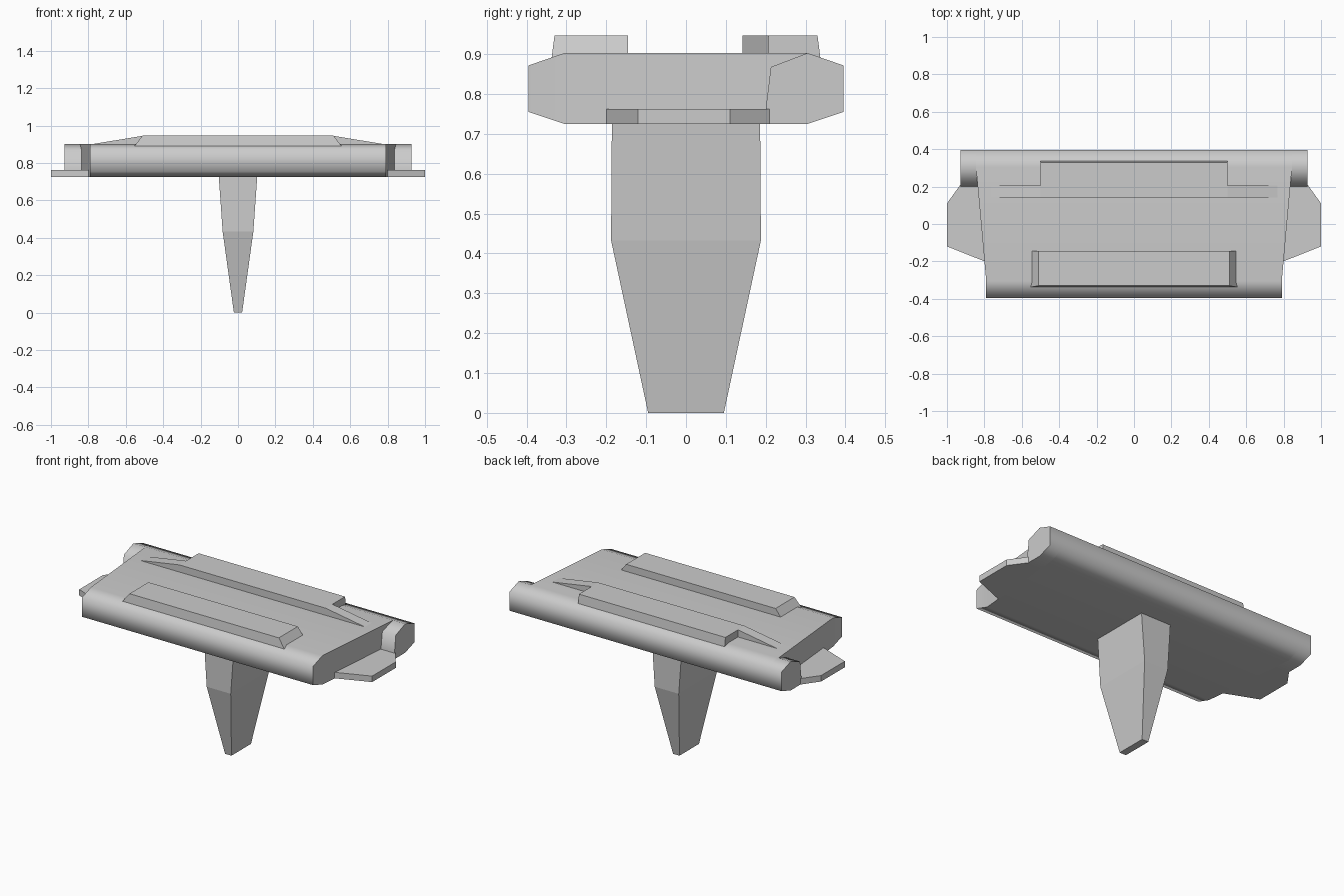
import bpy
import bmesh
from math import radians

cube = bpy.data.objects.get("Cube")
if cube:
    bpy.data.objects.remove(cube)

grey = bpy.data.materials.new("light_grey")
grey.use_nodes = True
colour = (0.6, 0.6, 0.6, 1)
grey.diffuse_color = colour
grey.node_tree.nodes["Principled BSDF"].inputs["Base Color"].default_value = colour


def loft(name, rings, smooth=False):
    """Skin a closed solid over rings with equal point counts."""
    bm = bmesh.new()
    loops = [[bm.verts.new(p) for p in ring] for ring in rings]
    n = len(loops[0])
    for a, b in zip(loops, loops[1:]):
        for i in range(n):
            j = (i + 1) % n
            bm.faces.new((a[i], a[j], b[j], b[i]))
    bm.faces.new(loops[0][::-1])
    bm.faces.new(loops[-1])
    bmesh.ops.recalc_face_normals(bm, faces=bm.faces)
    mesh = bpy.data.meshes.new(name)
    bm.to_mesh(mesh)
    bm.free()
    mesh.materials.append(grey)
    obj = bpy.data.objects.new(name, mesh)
    bpy.context.collection.objects.link(obj)
    if smooth:
        bpy.ops.object.select_all(action='DESELECT')
        obj.select_set(True)
        bpy.context.view_layer.objects.active = obj
        bpy.ops.object.shade_smooth_by_angle(angle=radians(75))
        weighted = obj.modifiers.new("weighted_normals", 'WEIGHTED_NORMAL')
        weighted.keep_sharp = True
    return obj


def rect(x, y0, y1, z):
    return [(-x, y0, z), (x, y0, z), (x, y1, z), (-x, y1, z)]


def upright(x, y, z0, z1):
    return [(-x, y, z0), (x, y, z0), (x, y, z1), (-x, y, z1)]


# Main slab with bevelled front and back edges, widening to the back
loft("slab", [upright(0.79, -0.395, 0.755, 0.872),
              upright(0.79, -0.305, 0.725, 0.903),
              upright(0.845, 0.305, 0.725, 0.903),
              upright(0.845, 0.395, 0.755, 0.872)], smooth=True)

# Tapered stem
loft("stem", [rect(0.022, -0.095, 0.095, 0),
              rect(0.082, -0.188, 0.188, 0.433),
              rect(0.103, -0.186, 0.186, 0.73)])

# Raised pads on the top
loft("front_pad", [rect(0.558, -0.338, -0.145, 0.885),
                   rect(0.51, -0.33, -0.145, 0.947)])
loft("back_pad", [rect(0.5, 0.142, 0.338, 0.885),
                  rect(0.5, 0.142, 0.33, 0.947)])
loft("back_ramp", [rect(0.78, 0.142, 0.207, 0.901),
                   rect(0.5, 0.142, 0.207, 0.947)])

# Rear ears and low side wings, one of each per side
ear = [(0.2, 0.725), (0.305, 0.725), (0.395, 0.755), (0.395, 0.872),
       (0.305, 0.903), (0.213, 0.868), (0.2, 0.762)]
wing = [(0.798, -0.2), (1, -0.12), (1, 0.11), (0.928, 0.21), (0.836, 0.21)]
for side, s in (("left", 1), ("right", -1)):
    loft(side + "_ear", [[(s * x, y, z) for y, z in ear]
                         for x in (0.836, 0.928)], smooth=True)
    loft(side + "_wing", [[(s * x, y, z) for x, y in wing]
                          for z in (0.725, 0.762)])
